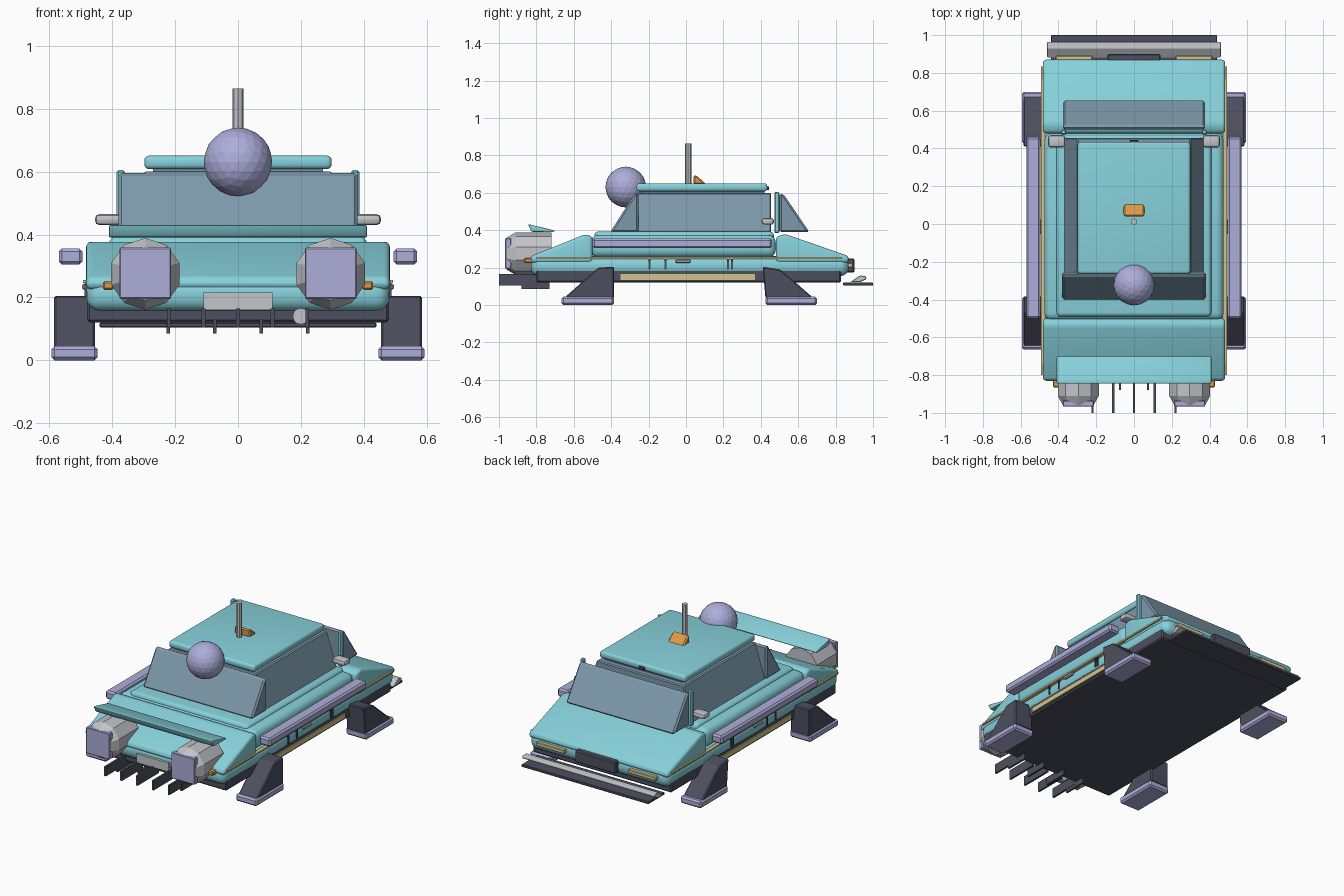
import bpy, bmesh, math
from mathutils import Matrix, Vector

if "Cube" in bpy.data.objects:
    bpy.data.objects.remove(bpy.data.objects["Cube"])


def material(name, srgb):
    m = bpy.data.materials.new(name)
    m.diffuse_color = [((c + 0.055) / 1.055) ** 2.4 for c in srgb] + [1]
    m.use_nodes = True
    m.node_tree.nodes["Principled BSDF"].inputs["Base Color"].default_value = m.diffuse_color
    return m


TEAL = material("teal paint", (0.53, 0.82, 0.86))
LAVENDER = material("lavender", (0.68, 0.68, 0.86))
DARK = material("dark slate", (0.30, 0.31, 0.37))
GLASS = material("blue grey glass", (0.49, 0.60, 0.67))
GREY = material("light grey", (0.76, 0.77, 0.79))
GOLD = material("pale gold", (0.83, 0.77, 0.55))
ORANGE = material("orange", (0.87, 0.60, 0.28))


def finish(name, bm, mat, bevel=0, segs=1, smooth=False):
    """Bevel the edges, colour the part and put it in the scene."""
    bmesh.ops.recalc_face_normals(bm, faces=bm.faces)
    if bevel:
        bmesh.ops.bevel(bm, geom=list(bm.edges), offset=bevel, segments=segs,
                        profile=0.5, affect='EDGES', clamp_overlap=True)
    me = bpy.data.meshes.new(name)
    bm.to_mesh(me)
    bm.free()
    me.materials.append(mat)
    ob = bpy.data.objects.new(name, me)
    bpy.context.collection.objects.link(ob)
    if smooth:
        bpy.ops.object.select_all(action='DESELECT')
        bpy.context.view_layer.objects.active = ob
        ob.select_set(True)
        bpy.ops.object.shade_smooth_by_angle(angle=math.radians(35))
    return ob


def box(name, x, y, z, mat, **kw):
    """Box from (min, max) ranges."""
    bm = bmesh.new()
    bmesh.ops.create_cube(bm, size=1)
    for v in bm.verts:
        v.co = Vector([(a + b) / 2 + c * (b - a) for c, (a, b) in zip(v.co, (x, y, z))])
    return finish(name, bm, mat, **kw)


def prism(name, profile, x, mat, **kw):
    """Side profile of (y, z) points, extruded over the x range."""
    bm = bmesh.new()
    ends = [[bm.verts.new((px, py, pz)) for py, pz in profile] for px in x]
    n = len(profile)
    for e in ends:
        bm.faces.new(e)
    for i in range(n):
        j = (i + 1) % n
        bm.faces.new((ends[0][i], ends[0][j], ends[1][j], ends[1][i]))
    return finish(name, bm, mat, **kw)


def tube(name, loc, r, depth, mat, sides=12, axis='Z', r2=None, turn=0):
    """Cylinder or cone; axis Y points the r2 end to the front."""
    bm = bmesh.new()
    rot = Matrix.Rotation(math.radians(90), 4, 'X') if axis == 'Y' else Matrix()
    bmesh.ops.create_cone(bm, cap_ends=True, segments=sides, radius1=r,
                          radius2=r if r2 is None else r2, depth=depth,
                          matrix=Matrix.Translation(loc) @ rot @ Matrix.Rotation(turn, 4, 'Z'))
    return finish(name, bm, mat)


def span(s, a, b):
    """X range on the side given by s."""
    return tuple(sorted((s * a, s * b)))


soft = dict(segs=4, smooth=True)

# Body shells
box("chassis", (-0.48, 0.48), (-0.80, 0.83), (0.12, 0.19), DARK, bevel=0.008)
box("lower_body", (-0.483, 0.483), (-0.83, 0.87), (0.155, 0.262), TEAL, bevel=0.045, **soft)
box("middle_body", (-0.475, 0.475), (-0.51, 0.48), (0.255, 0.375), TEAL, bevel=0.04, **soft)
box("cabin_base", (-0.41, 0.41), (-0.49, 0.47), (0.34, 0.393), TEAL, bevel=0.022, **soft)
prism("hood", [(-0.83, 0.225), (-0.83, 0.262), (-0.535, 0.38), (-0.50, 0.365), (-0.50, 0.225)],
      (-0.483, 0.483), TEAL, bevel=0.025, **soft)
prism("trunk", [(0.87, 0.225), (0.87, 0.262), (0.53, 0.38), (0.48, 0.365), (0.48, 0.225)],
      (-0.483, 0.483), TEAL, bevel=0.025, **soft)

# Cabin with sloping side windows
bm = bmesh.new()
bmesh.ops.create_cube(bm, size=1)
for v in bm.verts:
    top = v.co.z > 0
    v.co = ((0.30 if top else 0.37) * (1 if v.co.x > 0 else -1),
            0.455 if v.co.y > 0 else -0.26, 0.60 if top else 0.385)
finish("side_windows", bm, GLASS, bevel=0.006)
box("roof_seat", (-0.27, 0.27), (-0.24, 0.42), (0.59, 0.62), GLASS)
prism("windscreen", [(-0.405, 0.39), (-0.275, 0.595), (-0.255, 0.595), (-0.255, 0.39)],
      (-0.38, 0.38), GLASS, bevel=0.01)
prism("rear_window", [(0.66, 0.39), (0.52, 0.595), (0.50, 0.595), (0.50, 0.39)],
      (-0.375, 0.375), GLASS, bevel=0.01)
box("roof", (-0.298, 0.298), (-0.265, 0.435), (0.608, 0.651), TEAL, bevel=0.016, **soft)
box("roof_rear_lamp", (-0.02, 0.02), (0.43, 0.445), (0.615, 0.635), DARK, bevel=0.004)

# Roof fittings
tube("antenna", (0, 0.012, 0.755), 0.017, 0.22, GREY, 8)
prism("roof_beacon", [(0.04, 0.645), (0.04, 0.695), (0.06, 0.69), (0.11, 0.645)],
      (-0.055, 0.055), ORANGE, bevel=0.008)
bm = bmesh.new()
bmesh.ops.create_icosphere(bm, subdivisions=3, radius=0.109,
                           matrix=Matrix.Translation((0, -0.322, 0.631)))
finish("sensor_ball", bm, LAVENDER)

# Front wing above the engines
prism("front_wing", [(-0.845, 0.43), (-0.83, 0.43), (-0.70, 0.398), (-0.71, 0.39), (-0.825, 0.392)],
      (-0.41, 0.41), TEAL, bevel=0.004, segs=2, smooth=True)

for s, side in ((-1, "left"), (1, "right")):
    # Engines
    ex = 0.295 * s
    tube(side + "_engine", (ex, -0.815, 0.275), 0.114, 0.19, GREY, 10, 'Y')
    tube(side + "_engine_nose", (ex, -0.935, 0.275), 0.114, 0.05, GREY, 10, 'Y', r2=0.085)
    box(side + "_engine_intake", (ex - 0.082, ex + 0.082), (-0.967, -0.935), (0.195, 0.358),
        LAVENDER, bevel=0.004)

    # Landing legs and pads
    for end, pad, leg in (
            ("front", (-0.665, -0.385), [(-0.655, 0.035), (-0.47, 0.2), (-0.385, 0.205), (-0.385, 0.035)]),
            ("rear", (0.425, 0.70), [(0.685, 0.035), (0.505, 0.19), (0.41, 0.205), (0.425, 0.035)])):
        prism(f"{side}_{end}_leg", leg, span(s, 0.455, 0.585), DARK, bevel=0.006)
        box(f"{side}_{end}_pad", span(s, 0.447, 0.593), pad, (0, 0.045), LAVENDER, bevel=0.01)

    # Side rail, trim and door details
    box(side + "_side_rail", span(s, 0.495, 0.57), (-0.50, 0.46), (0.304, 0.356), LAVENDER, bevel=0.01)
    box(side + "_upper_trim", span(s, 0.47, 0.493), (-0.80, 0.835), (0.246, 0.256), GOLD)
    box(side + "_lower_trim", span(s, 0.47, 0.487), (-0.35, 0.37), (0.135, 0.165), GOLD)
    for i, y in enumerate((-0.195, -0.11, 0.225, 0.245)):
        box(f"{side}_door_gap_{i}", span(s, 0.47, 0.488), (y - 0.005, y + 0.005), (0.19, 0.247), DARK)
    box(side + "_door_handle", span(s, 0.47, 0.496), (-0.055, 0.025), (0.225, 0.243), GREY, bevel=0.004)
    box(side + "_rear_post", span(s, 0.36, 0.386), (0.472, 0.50), (0.385, 0.605), TEAL, bevel=0.006)
    box(side + "_mirror", span(s, 0.365, 0.455), (0.405, 0.47), (0.43, 0.465), GREY,
        bevel=0.014, segs=2, smooth=True)

    # Lamps
    box(side + "_front_lamp", span(s, 0.395, 0.43), (-0.865, -0.80), (0.224, 0.252), ORANGE, bevel=0.006)
    box(side + "_tail_lamp", span(s, 0.22, 0.415), (0.85, 0.892), (0.20, 0.225), GOLD, bevel=0.004)

# Front plate, round lamp and prongs
box("front_plate", (-0.11, 0.11), (-0.845, -0.80), (0.16, 0.215), GREY)
tube("low_round_lamp", (0.20, -0.81, 0.14), 0.026, 0.05, GREY, 12, 'Y')
for i in range(5):
    x = -0.22 + 0.11 * i
    box(f"upper_prong_{i}", (x - 0.006, x + 0.006), (-1.0, -0.79), (0.105, 0.165), DARK)
for i in range(4):
    x = -0.222 + 0.148 * i
    box(f"lower_prong_{i}", (x - 0.006, x + 0.006), (-0.88, -0.73), (0.085, 0.13), DARK)

# Rear plate and bumper
box("rear_plate", (-0.14, 0.14), (0.85, 0.90), (0.175, 0.25), DARK, bevel=0.006)
box("rear_bumper_shelf", (-0.44, 0.44), (0.84, 1.0), (0.104, 0.12), DARK, bevel=0.003)
prism("rear_bumper", [(0.88, 0.124), (0.93, 0.158), (0.96, 0.155), (0.965, 0.14), (0.93, 0.122)],
      (-0.46, 0.46), GREY, bevel=0.003)
